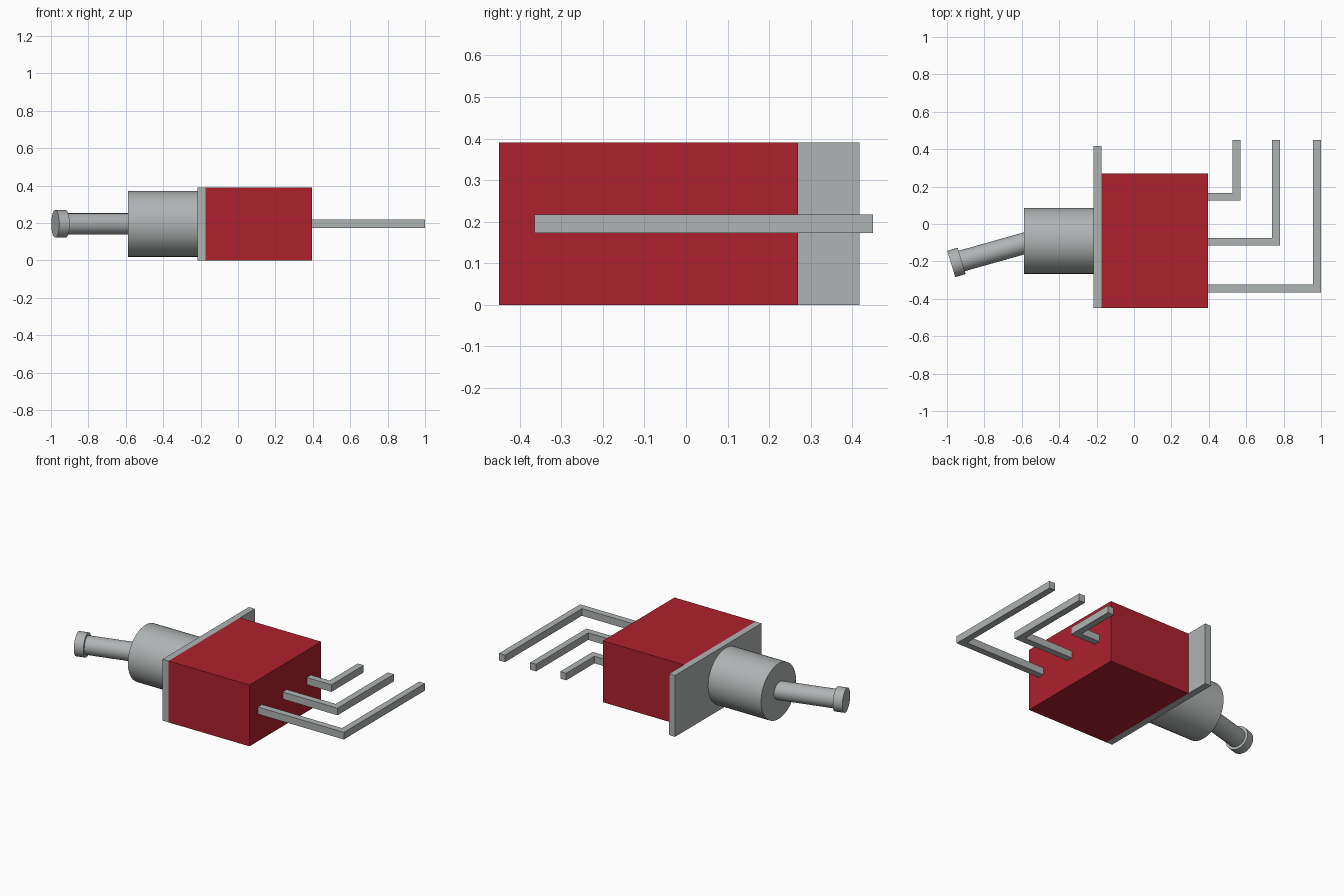
import bpy, bmesh, math
from mathutils import Vector

cube = bpy.data.objects.get("Cube")
if cube:
    bpy.data.objects.remove(cube, do_unlink=True)


def material(name, rgb):
    m = bpy.data.materials.new(name)
    m.use_nodes = True
    m.diffuse_color = (*rgb, 1)
    bsdf = next(n for n in m.node_tree.nodes if n.type == 'BSDF_PRINCIPLED')
    bsdf.inputs["Base Color"].default_value = (*rgb, 1)
    return m


RED = material("red plastic", (0.42, 0.015, 0.026))
METAL = material("grey metal", (0.435, 0.455, 0.455))
MID_Z = 0.195


def prism(name, outline, z0, z1, mat):
    """Extrude a flat xy outline from z0 up to z1."""
    bm = bmesh.new()
    face = bm.faces.new([bm.verts.new((x, y, z0)) for x, y in outline])
    top = bmesh.ops.extrude_face_region(bm, geom=[face])["geom"]
    verts = [g for g in top if isinstance(g, bmesh.types.BMVert)]
    bmesh.ops.translate(bm, verts=verts, vec=(0, 0, z1 - z0))
    bmesh.ops.recalc_face_normals(bm, faces=bm.faces)
    mesh = bpy.data.meshes.new(name)
    bm.to_mesh(mesh)
    bm.free()
    mesh.materials.append(mat)
    obj = bpy.data.objects.new(name, mesh)
    bpy.context.collection.objects.link(obj)
    return obj


def box(name, x0, x1, y0, y1, z0, z1, mat):
    return prism(name, [(x0, y0), (x1, y0), (x1, y1), (x0, y1)], z0, z1, mat)


def rod(name, start, end, radius, mat):
    """Cylinder running between two points."""
    a, b = Vector(start), Vector(end)
    bpy.ops.mesh.primitive_cylinder_add(
        vertices=48, radius=radius, depth=(b - a).length, location=(a + b) / 2,
        rotation=(b - a).to_track_quat('Z', 'Y').to_euler())
    obj = bpy.context.object
    obj.name = name
    obj.data.materials.append(mat)
    bpy.ops.object.shade_smooth_by_angle(angle=math.radians(35))
    return obj


# Switch housing and the mounting plate beside it
box("housing", -0.174, 0.396, -0.45, 0.27, 0, 0.39, RED)
box("mounting_plate", -0.216, -0.174, -0.45, 0.418, 0, 0.39, METAL)

# Round bushing
rod("bushing", (-0.214, -0.09, MID_Z), (-0.588, -0.09, MID_Z), 0.176, METAL)

# Tilted lever with a wider end cap
tip = Vector((-0.977, -0.214, MID_Z))
lean = math.radians(17)
cap_axis = Vector((math.cos(lean), math.sin(lean), 0))
cap_inner = tip + cap_axis * 0.058
rod("lever", tip + cap_axis * 0.03, (-0.5, -0.079, MID_Z), 0.057, METAL)
rod("lever_cap", tip, cap_inner, 0.0735, METAL)

# Three L-shaped terminal pins, nested inside each other
W = 0.042
for name, x, y in (("short_pin", 0.569, 0.125),
                   ("middle_pin", 0.781, -0.116),
                   ("long_pin", 1.0, -0.365)):
    prism(name, [(0.39, y), (x, y), (x, 0.45), (x - W, 0.45),
                 (x - W, y + W), (0.39, y + W)],
          MID_Z - 0.0225, MID_Z + 0.0225, METAL)
